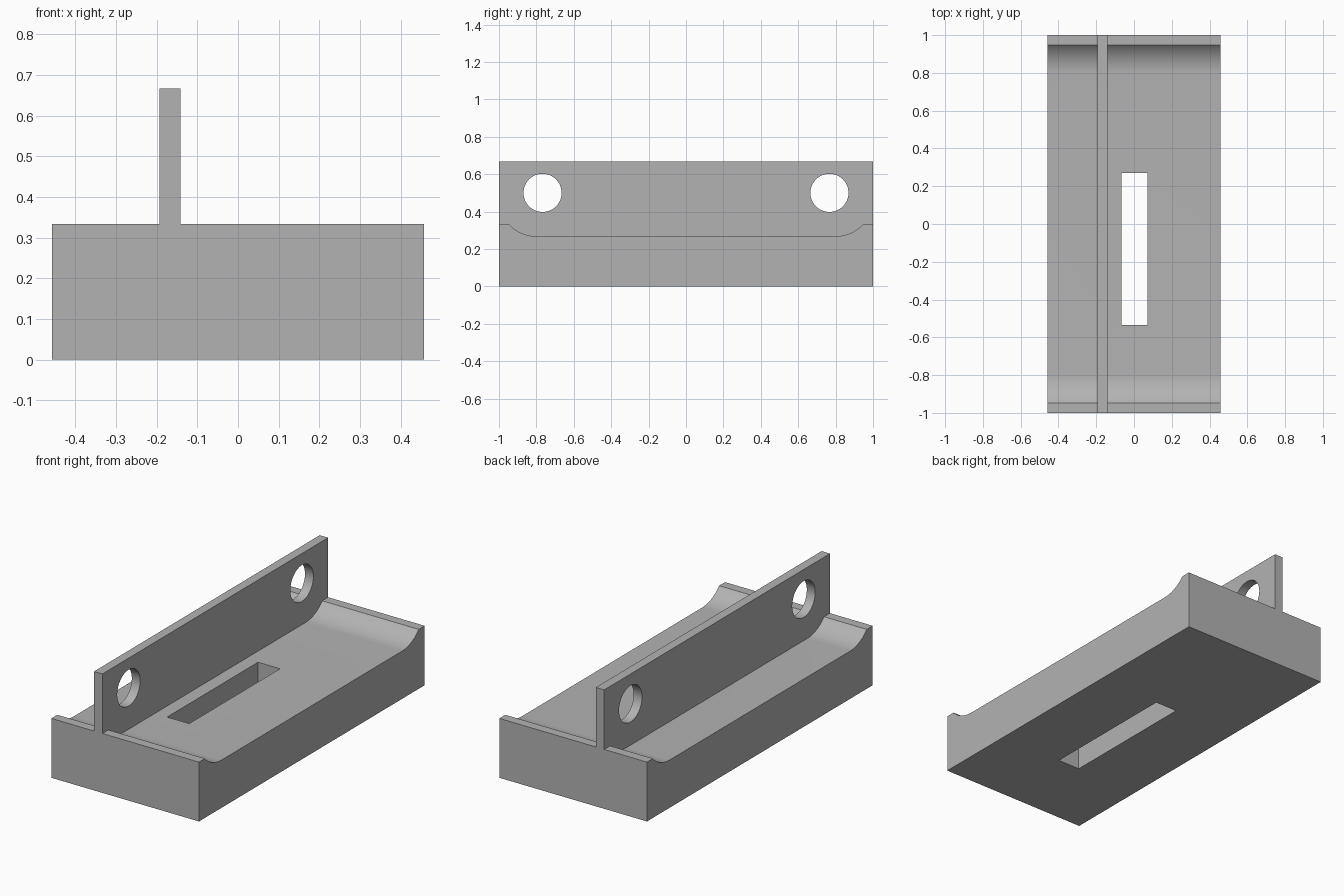
import bpy, bmesh, math
from mathutils import Matrix

if "Cube" in bpy.data.objects:
    bpy.data.objects.remove(bpy.data.objects["Cube"], do_unlink=True)

GREY = (0.45, 0.45, 0.45, 1)
grey = bpy.data.materials.new("plain grey")
grey.use_nodes = True
grey.diffuse_color = GREY
grey.node_tree.nodes["Principled BSDF"].inputs["Base Color"].default_value = GREY

HALF_WIDTH, RIM, FLOOR, TOP = 0.458, 0.333, 0.268, 0.667
RADIUS, ARC_Y, STEPS = 0.2, 0.8, 12


def make_object(name, bm):
    bmesh.ops.recalc_face_normals(bm, faces=bm.faces)
    mesh = bpy.data.meshes.new(name)
    bm.to_mesh(mesh)
    bm.free()
    mesh.materials.append(grey)
    obj = bpy.data.objects.new(name, mesh)
    bpy.context.collection.objects.link(obj)
    return obj


def extrude_profile(name, profile, x0, x1):
    """Extrude a closed (y, z) outline from x0 to x1."""
    bm = bmesh.new()
    face = bm.faces.new([bm.verts.new((x0, y, z)) for y, z in profile])
    grown = bmesh.ops.extrude_face_region(bm, geom=[face])["geom"]
    verts = [v for v in grown if isinstance(v, bmesh.types.BMVert)]
    bmesh.ops.translate(bm, verts=verts, vec=(x1 - x0, 0, 0))
    return make_object(name, bm)


def cut(target, cutter):
    """Subtract the cutter, bake the result and remove the cutter."""
    cutter.hide_render = True
    mod = target.modifiers.new("cut", "BOOLEAN")
    mod.operation, mod.solver, mod.object = "DIFFERENCE", "EXACT", cutter
    bpy.ops.object.select_all(action="DESELECT")
    bpy.context.view_layer.objects.active = target
    target.select_set(True)
    bpy.ops.object.modifier_apply(modifier=mod.name)
    bpy.data.objects.remove(cutter, do_unlink=True)


# Dished upper outline: flat floor, curved ends, narrow rims
sweep = math.acos((FLOOR + RADIUS - RIM) / RADIUS)
arc = [(ARC_Y + RADIUS * math.sin(sweep * i / STEPS),
        FLOOR + RADIUS * (1 - math.cos(sweep * i / STEPS))) for i in range(STEPS + 1)]
right_half = arc + [(1, RIM)]
upper = [(-y, z) for y, z in reversed(right_half)] + right_half

# Base tray with a slot through the floor
base = extrude_profile("base_tray", upper + [(1, 0), (-1, 0)], -HALF_WIDTH, HALF_WIDTH)
slot = [(-0.535, -0.1), (0.27, -0.1), (0.27, 0.5), (-0.535, 0.5)]
cut(base, extrude_profile("slot_cutter", slot, -0.065, 0.072))

# Upright plate resting on the dished surface, with a hole near each end
plate = extrude_profile("upright_plate", upper + [(1, TOP), (-1, TOP)], -0.193, -0.141)
for side in (-1, 1):
    bm = bmesh.new()
    bmesh.ops.create_cone(
        bm, cap_ends=True, segments=48, radius1=0.102, radius2=0.102, depth=0.3,
        matrix=Matrix.Translation((-0.167, side * 0.767, 0.5))
        @ Matrix.Rotation(math.pi / 2, 4, "Y"))
    cut(plate, make_object("hole_cutter", bm))

# Smooth the curves and keep the corners crisp
bpy.ops.object.select_all(action="DESELECT")
for obj in (base, plate):
    obj.select_set(True)
bpy.context.view_layer.objects.active = base
bpy.ops.object.shade_smooth_by_angle(angle=math.radians(30))
